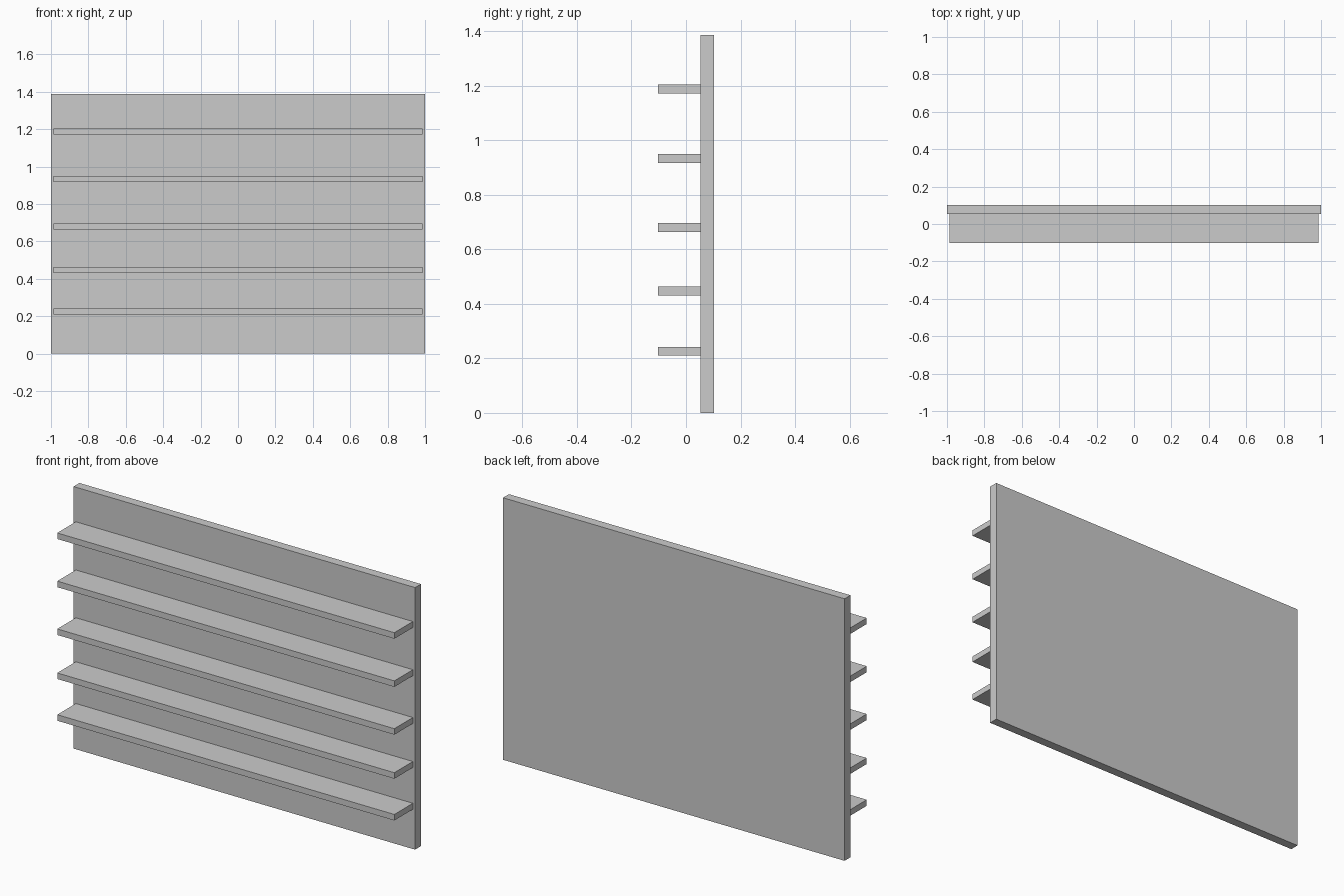
import bpy

if "Cube" in bpy.data.objects:
    bpy.data.objects.remove(bpy.data.objects["Cube"])


def box(name, x, y, z):
    """Axis-aligned box from (min, max) ranges."""
    ranges = (x, y, z)
    bpy.ops.mesh.primitive_cube_add(size=1, location=[(a + b) / 2 for a, b in ranges])
    obj = bpy.context.object
    obj.name = name
    obj.scale = [b - a for a, b in ranges]
    bpy.ops.object.transform_apply(location=False, rotation=False, scale=True)
    return obj


# Upright back panel
box("back_panel", (-1, 1), (0.053, 0.102), (0, 1.387))

# Narrow shelves, spacing grows slightly towards the top
for i, z in enumerate((0.226, 0.447, 0.680, 0.933, 1.188), start=1):
    box(f"shelf_{i}", (-0.987, 0.987), (-0.102, 0.053), (z - 0.016, z + 0.016))
